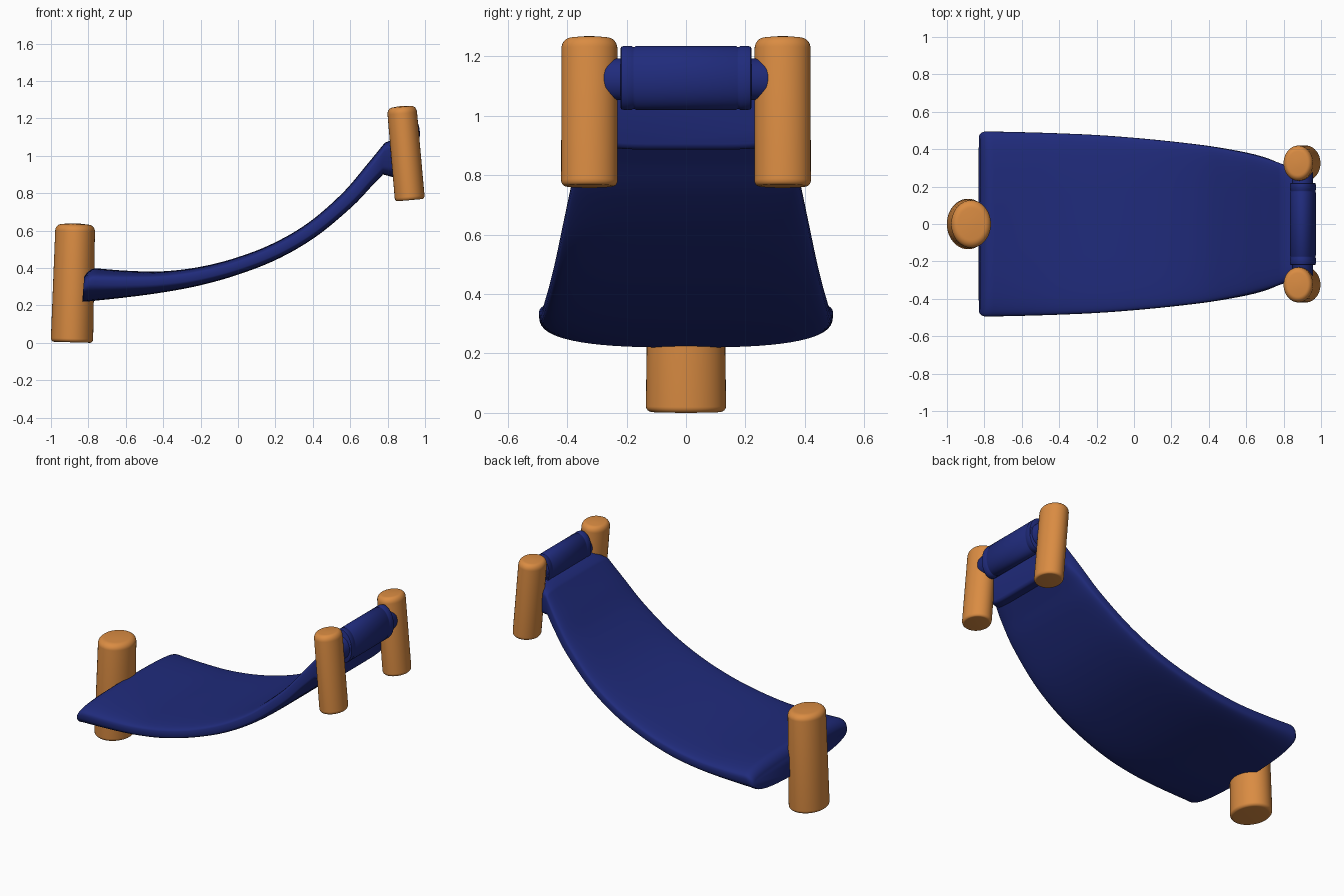
import bpy, bmesh, math
from mathutils import Vector

if "Cube" in bpy.data.objects:
    bpy.data.objects.remove(bpy.data.objects["Cube"])


def material(name, color):
    m = bpy.data.materials.new(name)
    m.diffuse_color = (*color, 1)
    m.use_nodes = True
    m.node_tree.nodes["Principled BSDF"].inputs["Base Color"].default_value = m.diffuse_color
    return m


BLUE = material("navy blue", (0.0142, 0.024, 0.2))
ORANGE = material("orange", (0.70, 0.262, 0.055))


def loft(name, rings, mat, angle=40):
    """Skin a list of equal-length closed rings and cap both ends."""
    bm = bmesh.new()
    rows = [[bm.verts.new(p) for p in ring] for ring in rings]
    n = len(rows[0])
    for a, b in zip(rows, rows[1:]):
        for i in range(n):
            bm.faces.new((a[i], a[(i + 1) % n], b[(i + 1) % n], b[i]))
    bm.faces.new(rows[0])
    bm.faces.new(rows[-1])
    bmesh.ops.recalc_face_normals(bm, faces=bm.faces)
    me = bpy.data.meshes.new(name)
    bm.to_mesh(me)
    bm.free()
    me.materials.append(mat)
    ob = bpy.data.objects.new(name, me)
    bpy.context.collection.objects.link(ob)
    bpy.context.view_layer.objects.active = ob
    ob.select_set(True)
    bpy.ops.object.shade_smooth_by_angle(angle=math.radians(angle))
    ob.select_set(False)
    return ob


def lathe(name, start, end, side, r_side, r_other, profile, mat, n=48):
    """Elliptical lathe: profile holds (distance along axis, radius factor)."""
    start, end = Vector(start), Vector(end)
    axis = (end - start).normalized()
    side = Vector(side).normalized()
    other = axis.cross(side)
    rings = []
    for d, f in profile:
        rings.append([start + axis * d
                      + side * (r_side * f * math.cos(2 * math.pi * i / n))
                      + other * (r_other * f * math.sin(2 * math.pi * i / n))
                      for i in range(n)])
    return loft(name, rings, mat)


def post(name, start, end, ry, rx, top_scale=1.0):
    """Upright post leaning in the xz plane, softly domed on top."""
    length = (Vector(end) - Vector(start)).length
    arc = [k * math.pi / 16 for k in range(9)]
    prof = [(0.02 * (1 - math.sin(a)), 1 - 0.16 * (1 - math.cos(a))) for a in reversed(arc)]
    prof += [(length - 0.004 - 0.036 * (1 - math.cos(a)), top_scale * (1 - 0.34 * (1 - math.sin(a))))
             for a in reversed(arc)]
    prof = prof[:9] + prof[9:]
    prof.sort(key=lambda p: p[0])
    prof.append((length, 0.25))
    return lathe(name, start, end, (0, 1, 0), ry, rx, prof, ORANGE)


# Tail post and the pair of head posts
post("tail_post", (-0.888, 0, 0.003), (-0.870, 0, 0.638), 0.135, 0.113, 0.94)
for label, s in (("left", 1), ("right", -1)):
    post("head_post_" + label, (0.919, s * 0.325, 0.763), (0.875, s * 0.325, 1.266),
         0.095, 0.080, 0.99)

# Deck stations: top x, top z, bottom x, bottom z, half width, edge exponent
stations = [
    (-0.765, 0.399, -0.815, 0.220, 0.495, 2.8),
    (-0.60, 0.386, -0.60, 0.243, 0.491, 3.2),
    (-0.41, 0.382, -0.40, 0.270, 0.485, 3.8),
    (-0.21, 0.405, -0.20, 0.308, 0.476, 4.4),
    (-0.01, 0.455, 0.01, 0.368, 0.461, 4.6),
    (0.19, 0.533, 0.22, 0.452, 0.441, 5.0),
    (0.38, 0.645, 0.42, 0.570, 0.417, 5.0),
    (0.56, 0.802, 0.61, 0.728, 0.384, 5.0),
    (0.685, 0.948, 0.715, 0.838, 0.355, 5.0),
    (0.785, 1.070, 0.775, 0.900, 0.325, 6.0),
]


def catmull(a, b, c, d, t):
    return tuple(0.5 * (2 * q + (r - p) * t + (2 * p - 5 * q + 4 * r - s) * t * t
                        + (3 * q - p - 3 * r + s) * t ** 3)
                 for p, q, r, s in zip(a, b, c, d))


def section(st, n=64):
    xt, zt, xb, zb, hw, e = st
    top, bot = Vector((xt, 0, zt)), Vector((xb, 0, zb))
    # the side rims sit higher towards the tail
    mid = bot.lerp(top, 0.5 + 0.13 * min(1, max(0, -xb / 0.8)))
    pts = []
    for i in range(n):
        a = 2 * math.pi * i / n
        c, s = math.cos(a), math.sin(a)
        y = math.copysign(abs(c) ** (2 / e), c) * hw
        t = abs(s) ** (2 / e)
        pts.append(mid.lerp(top if s > 0 else bot, t) + Vector((0, y, 0)))
    return pts


path = [(-0.822, 0.355, -0.832, 0.230, 0.478, 2.8),
        (-0.803, 0.380, -0.832, 0.222, 0.489, 2.8),
        (-0.785, 0.393, -0.825, 0.220, 0.494, 2.8)]
for k in range(len(stations) - 1):
    a, d = stations[max(k - 1, 0)], stations[min(k + 2, len(stations) - 1)]
    path += [catmull(a, stations[k], stations[k + 1], d, j / 6) for j in range(6)]
path += [stations[-1], (0.86, 1.10, 0.83, 0.886, 0.30, 6.0),
         (0.87, 1.10, 0.845, 0.892, 0.295, 6.0), (0.875, 1.10, 0.85, 0.905, 0.295, 6.0)]
loft("deck", [section(s) for s in path], BLUE, 50)

# Padded roll with end rings, and the axle joining it to the head posts
w = 0.22
half_profile = [(0.168, 1), (0.173, 0.965), (0.178, 0.965), (0.183, 1.0),
                (0.208, 1.0), (0.217, 0.98), (0.22, 0.93)]
profile = [(w - y, f) for y, f in reversed(half_profile)] + [(w + y, f) for y, f in half_profile]
lean = (-0.085, 0, 1)
lathe("head_roll", (0.903, -w, 1.127), (0.903, w, 1.127), lean, 0.108, 0.069, profile, BLUE)
lathe("roll_axle", (0.902, -0.30, 1.122), (0.902, 0.30, 1.122), lean, 0.07, 0.056,
      [(0, 0.6), (0.01, 0.85), (0.03, 1), (0.57, 1), (0.59, 0.85), (0.6, 0.6)], BLUE)
